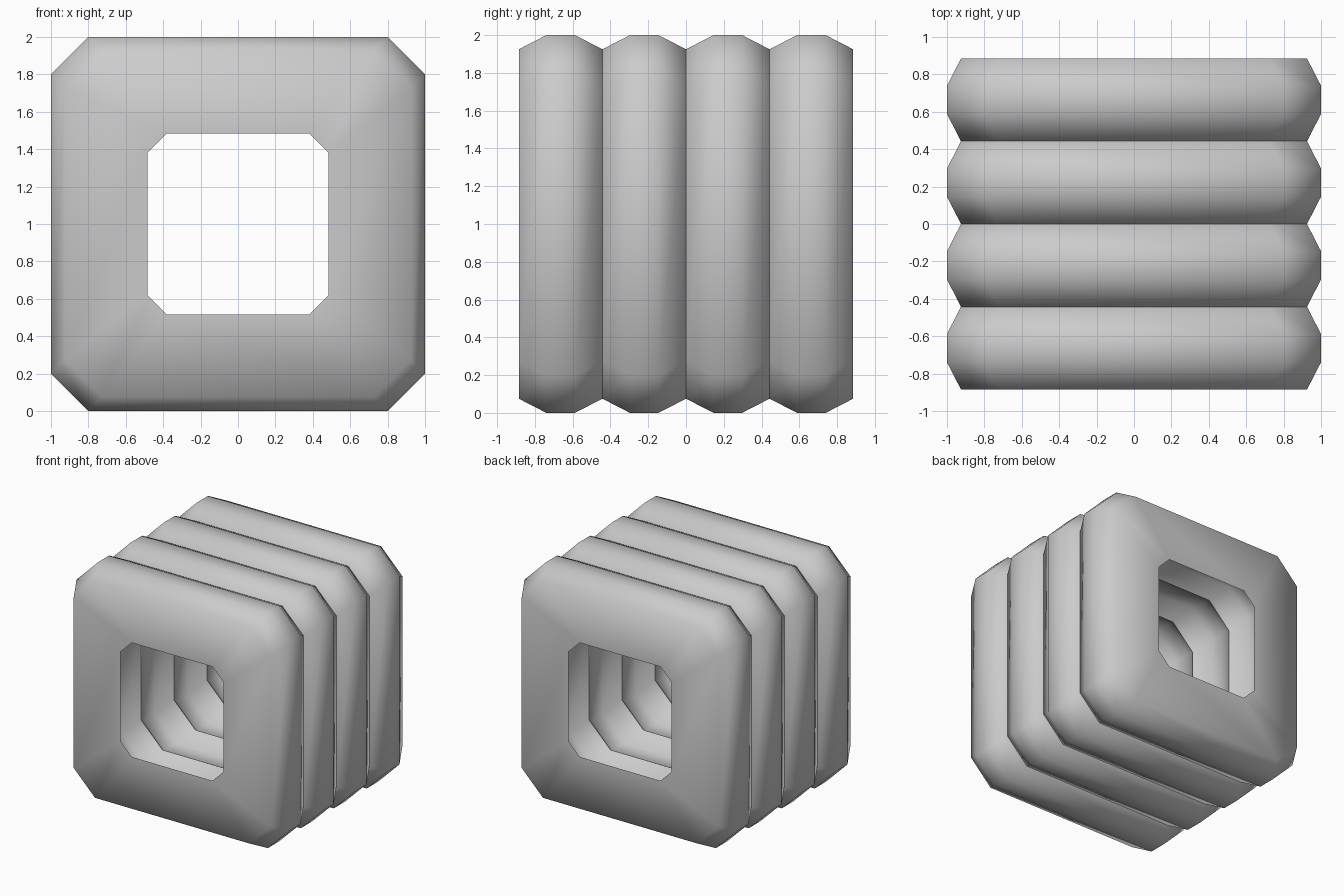
import bpy
import bmesh

cube = bpy.data.objects.get("Cube")
if cube:
    bpy.data.objects.remove(cube, do_unlink=True)

grey = bpy.data.materials.new("light grey")
grey.use_nodes = True
colour = (0.6, 0.6, 0.6, 1)
grey.diffuse_color = colour
grey.node_tree.nodes["Principled BSDF"].inputs["Base Color"].default_value = colour

PITCH = 0.4425
SHOULDER = 0.145


def octagon(bm, half, cut, y):
    """Square loop with cut corners, standing in the xz plane."""
    c = half - cut
    quarter = [(half, -c), (half, c)]
    points = []
    for _ in range(4):
        points += quarter
        quarter = [(-z, x) for x, z in quarter]
    return [bm.verts.new((x, y, z + 1)) for x, z in points]


def ring(name, y, front_hole, back_hole):
    """One bulging ring; each hole is a (half size, corner cut) pair."""
    bm = bmesh.new()
    s, e = SHOULDER / 2 + 0.003, PITCH / 2
    section = [
        (0.925, 0.2, -e), (1.0, 0.2, -s), (1.0, 0.2, s), (0.925, 0.2, e),
        (*back_hole, e), (0.68, 0.2, s), (0.68, 0.2, -s), (*front_hole, -e),
    ]
    loops = [octagon(bm, half, cut, y + dy) for half, cut, dy in section]
    for a, b in zip(loops, loops[1:] + loops[:1]):
        for i in range(8):
            j = (i + 1) % 8
            bm.faces.new((a[i], a[j], b[j], b[i]))
    bmesh.ops.recalc_face_normals(bm, faces=bm.faces)
    for face in bm.faces:
        face.smooth = True
    # Crisp rims around both holes
    for loop in (loops[4], loops[7]):
        for i in range(8):
            bm.edges.get((loop[i], loop[(i + 1) % 8])).smooth = False
    mesh = bpy.data.meshes.new(name)
    bm.to_mesh(mesh)
    bm.free()
    mesh.materials.append(grey)
    bpy.context.collection.objects.link(bpy.data.objects.new(name, mesh))


# Four stacked rings; only the outer ends have the narrow opening
END, INNER = (0.485, 0.105), (0.6, 0.2)
names = ["front_ring", "front_middle_ring", "back_middle_ring", "back_ring"]
for k, name in enumerate(names):
    ring(name, (k - 1.5) * PITCH, END if k == 0 else INNER, END if k == 3 else INNER)
